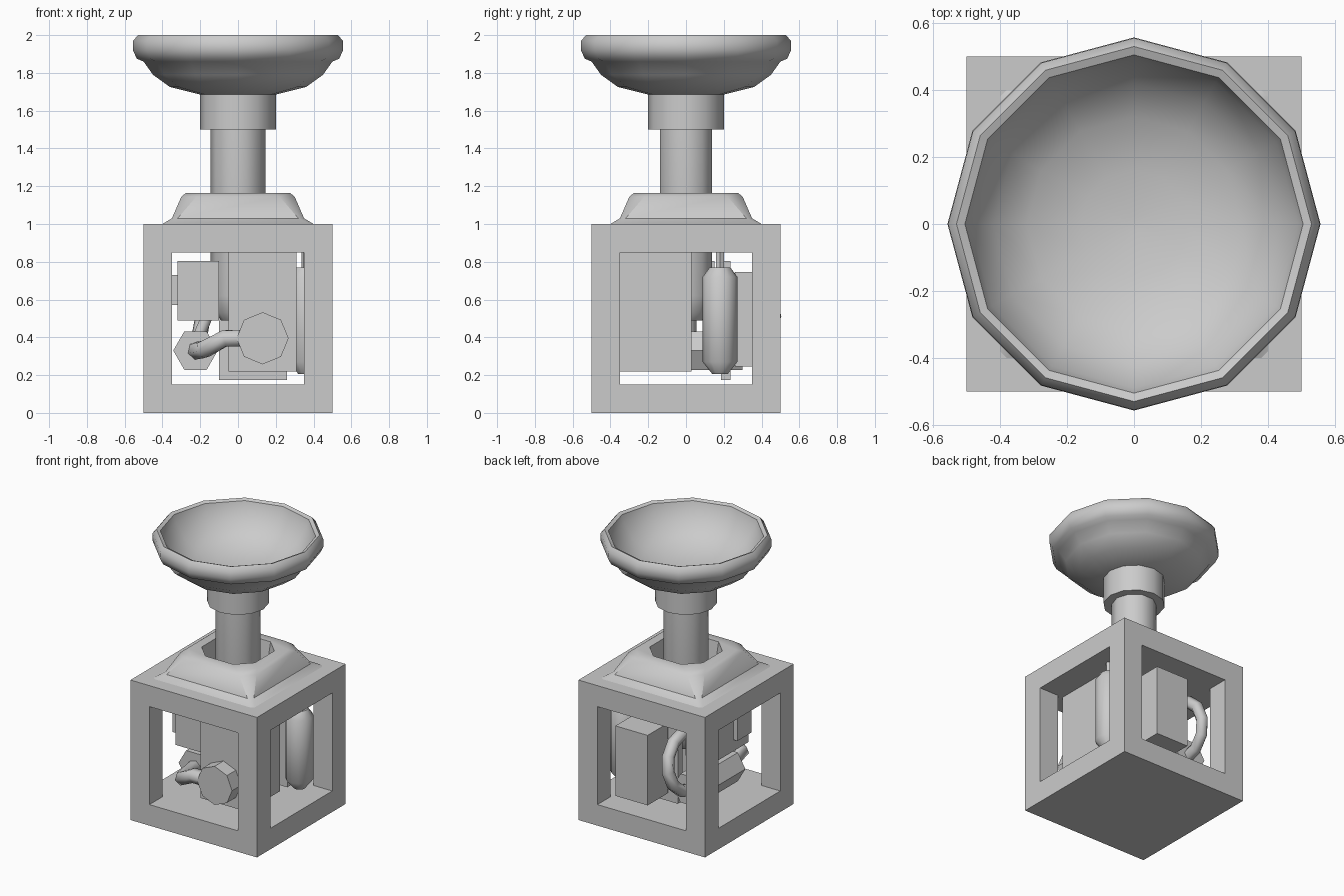
import bpy, bmesh
from math import sin, cos, pi, radians

if "Cube" in bpy.data.objects:
    bpy.data.objects.remove(bpy.data.objects["Cube"])


def loft(name, rings, smooth=None):
    """Skin equal-length point rings and cap both ends."""
    bm = bmesh.new()
    loops = [[bm.verts.new(p) for p in r] for r in rings]
    n = len(loops[0])
    for a, b in zip(loops, loops[1:]):
        for i in range(n):
            j = (i + 1) % n
            bm.faces.new((a[i], a[j], b[j], b[i]))
    bm.faces.new(loops[0])
    bm.faces.new(loops[-1])
    bmesh.ops.recalc_face_normals(bm, faces=bm.faces)
    me = bpy.data.meshes.new(name)
    bm.to_mesh(me)
    bm.free()
    ob = bpy.data.objects.new(name, me)
    bpy.context.collection.objects.link(ob)
    if smooth:
        bpy.ops.object.select_all(action='DESELECT')
        ob.select_set(True)
        bpy.context.view_layer.objects.active = ob
        bpy.ops.object.shade_smooth_by_angle(angle=radians(smooth))
    return ob


def box(name, x0, x1, y0, y1, z0, z1):
    return loft(name, [[(x0, y0, z), (x1, y0, z), (x1, y1, z), (x0, y1, z)] for z in (z0, z1)])


def lathe(name, profile, n, x=0, y=0, smooth=40):
    return loft(name, [[(x + r * cos(2 * pi * i / n), y + r * sin(2 * pi * i / n), z)
                        for i in range(n)] for r, z in profile], smooth)


def drum(name, x, z, r, n, y0, y1, phase=0):
    """Prism lying along y."""
    return loft(name, [[(x + r * cos(2 * pi * i / n + phase), y, z + r * sin(2 * pi * i / n + phase))
                        for i in range(n)] for y in (y0, y1)])


def octo(a, c, z):
    """Square ring of half width a with corners cut by c."""
    b = a - c
    return [(a, -b, z), (a, b, z), (b, a, z), (-b, a, z),
            (-a, b, z), (-a, -b, z), (-b, -a, z), (b, -a, z)]


def hose(name, pts, r):
    cu = bpy.data.curves.new(name, 'CURVE')
    cu.dimensions = '3D'
    cu.bevel_depth = r
    cu.bevel_resolution = 1
    cu.use_fill_caps = True
    sp = cu.splines.new('POLY')
    sp.points.add(len(pts) - 1)
    for p, co in zip(sp.points, pts):
        p.co = (*co, 1)
    ob = bpy.data.objects.new(name, cu)
    bpy.context.collection.objects.link(ob)


# Open cubic frame, cut through along x and y
frame = box("base_frame", -.5, .5, -.5, .5, 0, 1)
for name, sx, sy in (("cutter_x", .7, .35), ("cutter_y", .35, .7)):
    cut = box(name, -sx, sx, -sy, sy, .15, .85)
    cut.hide_render = True
    cut.display_type = 'WIRE'
    m = frame.modifiers.new(name, 'BOOLEAN')
    m.operation = 'DIFFERENCE'
    m.solver = 'EXACT'
    m.object = cut

# Flared hood with a socket around the post
loft("hood", [octo(.4, .02, 1.0), octo(.35, .03, 1.03), octo(.3, .08, 1.145),
              octo(.275, .1, 1.165), octo(.21, .1, 1.165), octo(.19, .09, 1.01)], 35)

# Post, collar and dish
lathe("post", [(.09, .49), (.12, .53), (.145, .62), (.145, 1.55)], 10)
lathe("collar", [(.2, 1.5), (.2, 1.7)], 12)
lathe("dish", [(.18, 1.68), (.36, 1.725), (.45, 1.79), (.5, 1.86), (.535, 1.875),
               (.557, 1.92), (.555, 1.97), (.53, 2.0), (.505, 1.99), (.49, 1.94),
               (.42, 1.84), (.32, 1.77), (.16, 1.73), (.02, 1.72)], 12, smooth=50)

# Machinery boxes
box("main_housing", -.05, .31, -.35, .03, .22, .87)
box("side_box", -.32, -.1, -.25, .15, .49, .805)
box("side_box_knob", -.35, -.31, -.24, -.08, .57, .73)
box("back_box", -.04, .215, .26, .49, .245, .745)
box("mount_plate", -.1, .26, .185, .235, .175, .805)

# Canister with feed pipe
lathe("canister", [(.04, .205), (.092, .27), (.092, .72), (.055, .77)], 12, .36, .18)
lathe("canister_pipe", [(.024, .76), (.024, .87)], 6, .36, .18)

# Motors and hoses
drum("motor", -.225, .33, .118, 6, -.18, .30)
drum("front_pump", .13, .395, .138, 8, -.45, -.34)
hose("front_hose", [(.02, -.4, .395), (-.07, -.4, .395), (-.18, -.37, .335), (-.22, -.16, .33)], .05)
arc = [(-.185 + .035 * sin(t), .26 + .205 * cos(t), .51 + .19 * sin(t))
       for t in (-pi / 2 + pi * i / 6 for i in range(7))]
hose("back_hose", arc + [(-.16, .13, .69)], .042)
hose("short_hose", [(-.21, .02, .4), (-.16, .02, .52)], .035)
